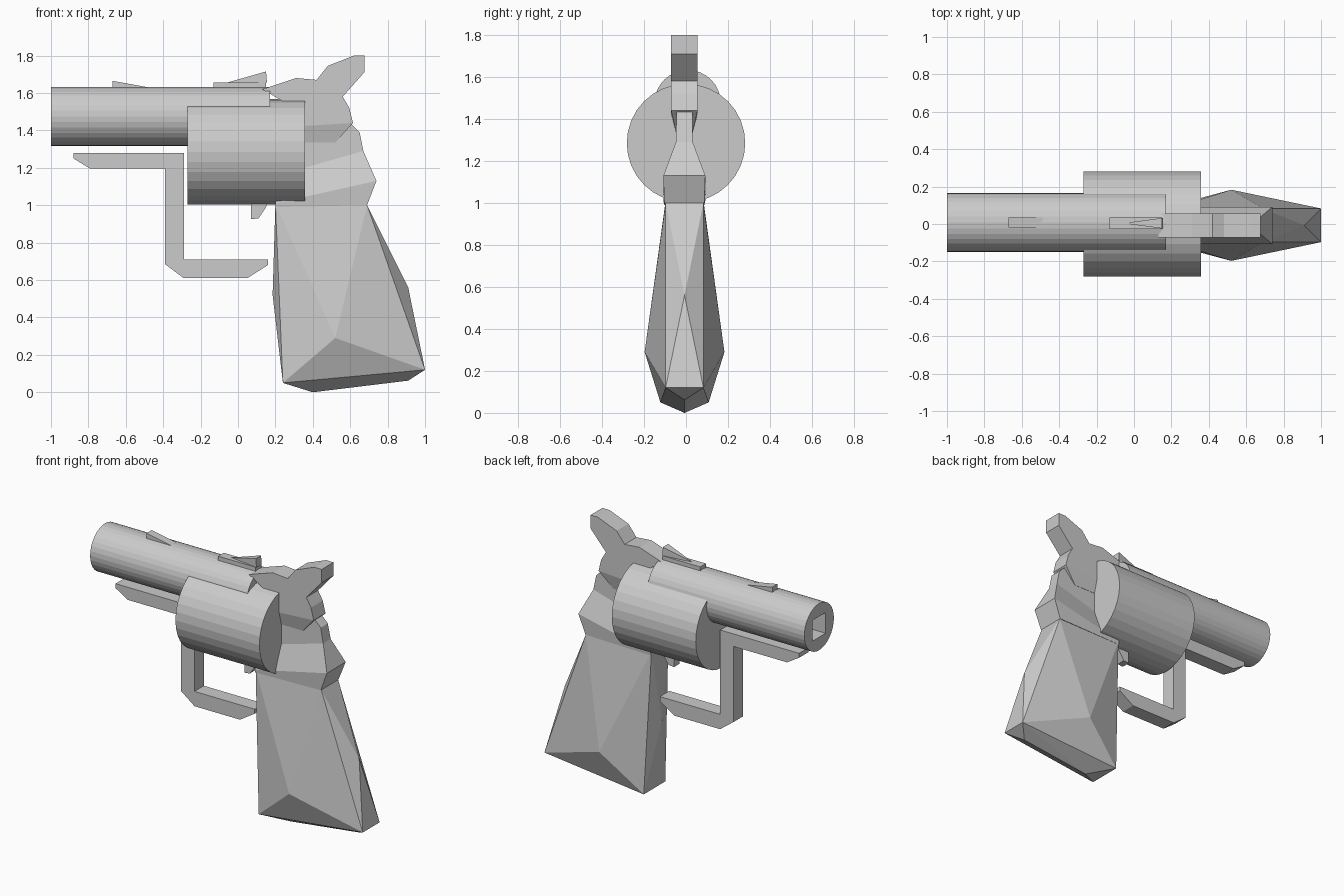
import bpy
import bmesh
import math
from mathutils import Matrix

cube = bpy.data.objects.get("Cube")
if cube:
    bpy.data.objects.remove(cube, do_unlink=True)

# Single flat grey for every part
GREY = (0.6, 0.6, 0.6, 1.0)
grey = bpy.data.materials.new("plain_grey")
grey.use_nodes = True
grey.diffuse_color = GREY
grey.node_tree.nodes["Principled BSDF"].inputs["Base Color"].default_value = GREY


def finish(name, bm):
    """Turn a bmesh into a named, flat-shaded grey object."""
    bmesh.ops.recalc_face_normals(bm, faces=bm.faces[:])
    mesh = bpy.data.meshes.new(name)
    bm.to_mesh(mesh)
    bm.free()
    mesh.materials.append(grey)
    obj = bpy.data.objects.new(name, mesh)
    bpy.context.collection.objects.link(obj)
    return obj


def tube(name, x0, x1, y, z, radius):
    """Solid cylinder along x."""
    bm = bmesh.new()
    place = Matrix.Translation(((x0 + x1) / 2, y, z)) @ Matrix.Rotation(math.pi / 2, 4, "Y")
    bmesh.ops.create_cone(bm, cap_ends=True, segments=32, radius1=radius,
                          radius2=radius, depth=x1 - x0, matrix=place)
    return finish(name, bm)


def slab(name, profile, half, y=0.0):
    """Side profile in x and z, extruded across y."""
    bm = bmesh.new()
    face = bm.faces.new([bm.verts.new((x, y - half, z)) for x, z in profile])
    out = bmesh.ops.extrude_face_region(bm, geom=[face])
    moved = [v for v in out["geom"] if isinstance(v, bmesh.types.BMVert)]
    bmesh.ops.translate(bm, verts=moved, vec=(0, 2 * half, 0))
    return finish(name, bm)


def loft(name, sections, y=0.0):
    """Join rectangles given as front point, back point and half width."""
    bm = bmesh.new()
    rings = []
    for (xf, zf), (xb, zb), h in sections:
        rings.append([bm.verts.new(p) for p in (
            (xf, y - h, zf), (xb, y - h, zb), (xb, y + h, zb), (xf, y + h, zf))])
    for low, high in zip(rings, rings[1:]):
        for i in range(4):
            j = (i + 1) % 4
            bm.faces.new((low[i], low[j], high[j], high[i]))
    bm.faces.new(rings[0])
    bm.faces.new(rings[-1])
    return finish(name, bm)


def hull(name, points, y=0.0):
    """Convex facets around points (x, half width, z), mirrored across y."""
    bm = bmesh.new()
    for x, h, z in points:
        for side in ((-1, 1) if h else (0,)):
            bm.verts.new((x, y + side * h, z))
    out = bmesh.ops.convex_hull(bm, input=bm.verts[:])
    bmesh.ops.delete(bm, geom=list(set(out["geom_interior"])), context="VERTS")
    return finish(name, bm)


# Barrel with a square bore
barrel = tube("barrel", -1.0, 0.17, 0.008, 1.475, 0.158)
cutter = slab("bore_cutter", [(-1.1, 1.405), (-0.6, 1.405), (-0.6, 1.545), (-1.1, 1.545)],
              0.07, 0.008)
cutter.hide_render = True
bore = barrel.modifiers.new("bore", "BOOLEAN")
bore.operation = "DIFFERENCE"
bore.solver = "EXACT"
bore.object = cutter
bpy.context.view_layer.objects.active = barrel
bpy.ops.object.modifier_apply(modifier="bore")
bpy.data.objects.remove(cutter, do_unlink=True)

# Drum
tube("drum", -0.27, 0.357, 0.0, 1.285, 0.282)

# Under-barrel rail running into the trigger guard
slab("rail_and_guard", [
    (-0.88, 1.28), (-0.29, 1.28), (-0.29, 0.71), (0.16, 0.71), (0.16, 0.68),
    (0.05, 0.61), (-0.29, 0.61), (-0.39, 0.685), (-0.39, 1.195), (-0.79, 1.195),
    (-0.88, 1.25)], 0.05)

# Trigger
slab("trigger", [(0.07, 1.03), (0.17, 1.03), (0.15, 0.99), (0.11, 0.93), (0.07, 0.925)], 0.03)

# Hammer and its tapered base
slab("hammer", [
    (0.13, 1.62), (0.31, 1.68), (0.42, 1.67), (0.48, 1.745), (0.62, 1.8), (0.675, 1.8),
    (0.675, 1.71), (0.56, 1.58), (0.595, 1.52), (0.615, 1.44), (0.3, 1.42), (0.3, 1.52)],
    0.063, -0.008)
loft("hammer_base", [((0.3, 1.335), (0.52, 1.335), 0.04),
                     ((0.3, 1.42), (0.615, 1.44), 0.063)], -0.008)

# Neck behind the drum
loft("neck", [
    ((0.2, 0.99), (0.69, 1.0), 0.095), ((0.2, 1.01), (0.74, 1.13), 0.1),
    ((0.25, 1.17), (0.67, 1.29), 0.04), ((0.3, 1.33), (0.65, 1.39), 0.038),
    ((0.3, 1.45), (0.6, 1.44), 0.038)], -0.008)

# Faceted grip
hull("grip", [
    (0.2, 0.09, 1.01), (0.69, 0.09, 1.0), (0.24, 0.115, 0.05), (1.0, 0.09, 0.12),
    (0.52, 0.19, 0.29), (0.185, 0, 0.52), (0.91, 0, 0.56), (0.4, 0, 0.0),
    (0.91, 0, 0.062)], -0.007)

# Sights
slab("front_sight", [(-0.67, 1.61), (-0.67, 1.665), (-0.48, 1.63), (-0.48, 1.61)], 0.028, 0.008)
slab("rear_sight_base", [(-0.13, 1.61), (-0.13, 1.657), (0.15, 1.657), (0.15, 1.61)], 0.03, 0.004)
hull("rear_sight_wedge", [(-0.06, 0, 1.655), (0.15, 0.028, 1.715), (0.155, 0.028, 1.655)], 0.004)
